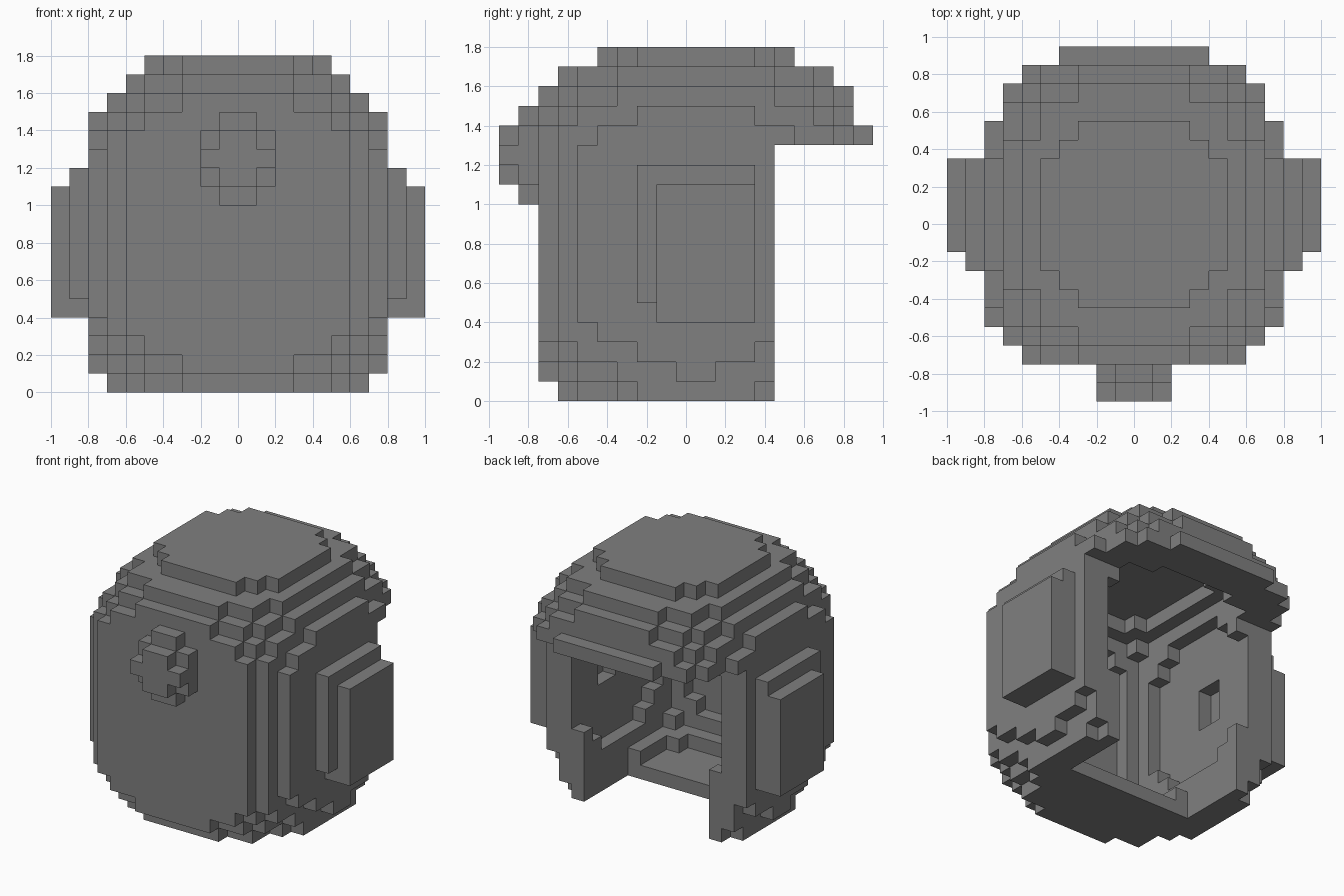
import bpy
import bmesh
from mathutils import Vector

cube = bpy.data.objects.get("Cube")
if cube:
    bpy.data.objects.remove(cube, do_unlink=True)

UNIT = 0.1        # edge length of one block
MID_Y = 0.05      # shell centre in y

grey = bpy.data.materials.new("plain_grey")
grey.use_nodes = True
colour = (0.215, 0.215, 0.215, 1)
grey.diffuse_color = colour
grey.node_tree.nodes["Principled BSDF"].inputs["Base Color"].default_value = colour


def box(xs, ys, zs):
    """Set of block cells inside half-open index ranges."""
    return {(i, j, k) for i in range(*xs) for j in range(*ys) for k in range(*zs)}


def build(name, cells):
    """Make a mesh from the exposed sides of the block cells."""
    bm = bmesh.new()
    corners = {}

    def corner(p):
        key = tuple(round(c) for c in p)
        if key not in corners:
            corners[key] = bm.verts.new((key[0] * UNIT, key[1] * UNIT + MID_Y, key[2] * UNIT))
        return corners[key]

    for cell in sorted(cells):
        for axis in range(3):
            for side in (-1, 1):
                n = Vector((0, 0, 0))
                n[axis] = side
                if tuple(round(c + d) for c, d in zip(cell, n)) in cells:
                    continue
                u = Vector((0, 0, 0))
                u[(axis + 1) % 3] = 1
                v = n.cross(u)
                mid = Vector(cell) + Vector((0.5, 0.5, 0.5)) + n / 2
                ring = [mid + (a * u + b * v) / 2
                        for a, b in ((-1, -1), (1, -1), (1, 1), (-1, 1))]
                bm.faces.new([corner(p) for p in ring])
    # merge coplanar block sides into clean flat faces
    bmesh.ops.dissolve_limit(bm, angle_limit=0.01, verts=bm.verts[:], edges=bm.edges[:])
    mesh = bpy.data.meshes.new(name)
    bm.to_mesh(mesh)
    bm.free()
    mesh.materials.append(grey)
    obj = bpy.data.objects.new(name, mesh)
    bpy.context.collection.objects.link(obj)
    return obj


# Shell plan of each layer: (half width, half depth) steps of the rounded outline
wall = [(8, 6), (7, 7), (6, 8)]
rim = [(8, 5), (7, 7), (6, 8)]
shoulder = [(8, 3), (7, 6), (6, 7), (5, 8)]
upper = [(7, 4), (6, 6), (5, 7), (3, 8)]
crown = [(6, 4), (5, 6), (3, 7)]
cap = [(5, 3), (4, 4), (3, 5)]
layers = [crown + [(7, 3)], upper + [(8, 1)], shoulder, rim]
layers += [wall] * 9 + [rim, shoulder, upper, crown, cap]

shell = set()
for k, plan in enumerate(layers):
    for half_x, half_y in plan:
        shell |= box((-half_x, half_x), (-half_y, half_y), (k, k + 1))

# Open the lower back, and add the brim lip above it
shell -= box((-8, 8), (4, 9), (0, 13))
shell |= box((-4, 4), (8, 9), (13, 14))


# Rounded hollow, neck opening and small ear recesses
def in_hollow(cell):
    x, y, z = cell[0] + 0.5, cell[1] + 1, cell[2] - 8
    return abs(x / 6.2) ** 3 + abs(y / 7) ** 3 + abs(z / 8) ** 3 < 1


shell = {c for c in shell if not in_hollow(c)}
shell -= box((-5, 5), (-1, 9), (0, 13))
for x in (-7, 6):
    shell -= box((x, x + 1), (-1, 1), (7, 10))
build("helmet_shell", shell)

# Ear pads, mirrored left and right
pad = box((8, 9), (-3, 3), (5, 12)) | box((8, 10), (-2, 3), (4, 11))
build("left_ear_pad", pad)
build("right_ear_pad", {(-1 - i, j, k) for i, j, k in pad})

# Stepped knob on the front
knob = box((-1, 1), (-9, -8), (10, 15)) | box((-2, 2), (-9, -8), (11, 14))
knob |= box((-1, 1), (-10, -9), (11, 14)) | box((-2, 2), (-10, -9), (12, 13))
build("front_knob", knob)
